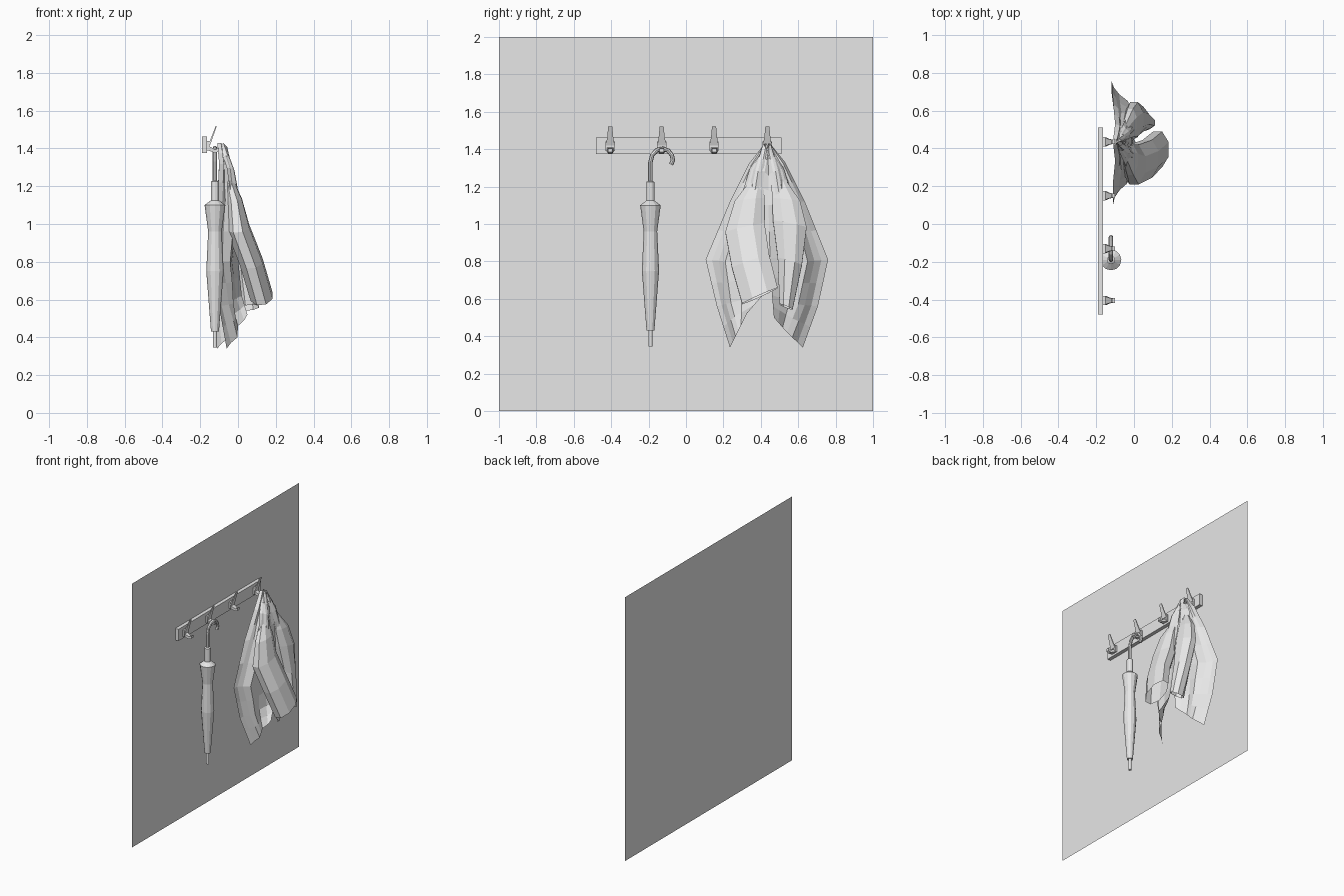
import bpy
import bmesh
import math
from mathutils import Vector

cube = bpy.data.objects.get("Cube")
if cube:
    bpy.data.objects.remove(cube, do_unlink=True)

grey = bpy.data.materials.new("plain_grey")
grey.use_nodes = True
grey.diffuse_color = (0.8, 0.8, 0.8, 1)
grey.node_tree.nodes["Principled BSDF"].inputs["Base Color"].default_value = (0.8, 0.8, 0.8, 1)


def loft(name, rows, closed=False, caps=False):
    """Skin a series of equal-length point rows; closed rows make a tube."""
    bm = bmesh.new()
    grid = [[bm.verts.new(p) for p in row] for row in rows]
    count = len(rows[0])
    for a, b in zip(grid, grid[1:]):
        for i in range(count if closed else count - 1):
            j = (i + 1) % count
            bm.faces.new((a[i], a[j], b[j], b[i]))
    if caps:
        bm.faces.new(grid[0])
        bm.faces.new(grid[-1])
    bmesh.ops.recalc_face_normals(bm, faces=bm.faces)
    mesh = bpy.data.meshes.new(name)
    bm.to_mesh(mesh)
    bm.free()
    mesh.materials.append(grey)
    obj = bpy.data.objects.new(name, mesh)
    bpy.context.collection.objects.link(obj)
    return obj


def box(name, low, high):
    """Axis-aligned box between two corners."""
    (x0, y0, z0), (x1, y1, z1) = low, high
    rows = [[(x, y0, z0), (x, y1, z0), (x, y1, z1), (x, y0, z1)] for x in (x0, x1)]
    return loft(name, rows, True, True)


def prong(name, y, stations):
    """Tapered bar; each station is x, z, half width, half thickness in x and z."""
    rows = []
    for x, z, w, tx, tz in stations:
        rows.append([(x - tx, y - w, z - tz), (x - tx, y + w, z - tz),
                     (x + tx, y + w, z + tz), (x + tx, y - w, z + tz)])
    return loft(name, rows, True, True)


def refine(points, steps):
    """Insert evenly spaced points along a polyline."""
    points = [Vector(p) for p in points]
    out = [a.lerp(b, k / steps) for a, b in zip(points, points[1:]) for k in range(steps)]
    return out + [points[-1]]


def cloth(name, rows, depth):
    """Draped sheet with soft vertical folds fading towards its edges."""
    across = [refine(row, 3) for row in rows]
    down = [refine(column, 2) for column in zip(*across)]
    last = len(down) - 1
    for i, column in enumerate(down):
        for j, p in enumerate(column):
            u = i / last
            p.x += depth * math.sin(u * math.pi) * math.sin(u * 9 + j * 0.5)
    return loft(name, list(zip(*down)))


def sleeve(name, stations, cuff_slope):
    """Open cloth tube; each station is x, y, z, half depth, half width."""
    rows = []
    for k, (x, y, z, d, w) in enumerate(stations):
        slope = cuff_slope * k / (len(stations) - 1)
        row = []
        for i in range(8):
            a = math.tau * (i + 0.5) / 8
            dx, dy = 1.08 * d * math.cos(a), 1.08 * w * math.sin(a)
            row.append((x + dx, y + dy, z + dy * slope + dx * 0.1))
        rows.append(row)
    return loft(name, rows, True)


# Wall
loft("wall", [[(-0.19, y, z) for y in (-1, 1)] for z in (0, 2)])

# Coat rack with four double hooks
box("rack_rail", (-0.19, -0.48, 1.375), (-0.163, 0.51, 1.463))
for n, y in enumerate((-0.405, -0.13, 0.15, 0.435), 1):
    box(f"hook_plate_{n}", (-0.163, y - 0.025, 1.39), (-0.15, y + 0.025, 1.44))
    prong(f"hook_upper_prong_{n}", y, [(-0.152, 1.42, 0.024, 0.005, 0),
                                       (-0.135, 1.465, 0.016, 0.004, 0),
                                       (-0.115, 1.52, 0.011, 0.003, 0)])
    prong(f"hook_lower_prong_{n}", y, [(-0.155, 1.4, 0.018, 0, 0.012),
                                       (-0.12, 1.385, 0.012, 0, 0.009),
                                       (-0.1, 1.395, 0.012, 0, 0.01)])

# Folded umbrella: turned canopy, ferrule and grip
ux, uy = -0.122, -0.19
profile = [(0.011, 0.345), (0.011, 0.43), (0.021, 0.43), (0.046, 0.75), (0.036, 0.96),
           (0.055, 1.1), (0.022, 1.125), (0.022, 1.225), (0.011, 1.23)]
loft("umbrella_body", [[(ux + r * math.cos(math.tau * i / 12),
                         uy + r * math.sin(math.tau * i / 12), z) for i in range(12)]
                       for r, z in profile], True, True)

# Curved umbrella handle
path = [(-0.19, 1.22), (-0.19, 1.33), (-0.18, 1.37), (-0.155, 1.396), (-0.125, 1.402),
        (-0.095, 1.393), (-0.075, 1.367), (-0.07, 1.34), (-0.08, 1.318)]
rows = []
for k, (y, z) in enumerate(path):
    before, after = path[max(k - 1, 0)], path[min(k + 1, len(path) - 1)]
    along = Vector((0, after[0] - before[0], after[1] - before[1])).normalized()
    side = Vector((1, 0, 0)).cross(along)
    rows.append([Vector((ux, y, z)) + 0.012 * (Vector((math.cos(a), 0, 0)) + side * math.sin(a))
                 for a in (math.tau * i / 8 for i in range(8))])
loft("umbrella_handle", rows, True, True)

# Coat body, two draped halves, each row running outer edge to centre
cloth("coat_body_right", [
    [(-0.11, 0.42, 1.43), (-0.08, 0.43, 1.43), (-0.06, 0.45, 1.4)],
    [(-0.1, 0.335, 1.32), (-0.04, 0.38, 1.31), (-0.04, 0.44, 1.26)],
    [(-0.11, 0.235, 1.12), (-0.02, 0.31, 1.12), (-0.01, 0.44, 1.1)],
    [(-0.11, 0.105, 0.81), (-0.06, 0.21, 0.8), (0, 0.45, 0.82)],
    [(-0.1, 0.165, 0.56), (-0.04, 0.24, 0.58), (0.02, 0.41, 0.62)],
    [(-0.06, 0.235, 0.34), (0, 0.28, 0.43), (0.05, 0.325, 0.52)]], 0.02)
cloth("coat_body_left", [
    [(-0.11, 0.45, 1.43), (-0.08, 0.44, 1.43), (-0.06, 0.43, 1.4)],
    [(-0.1, 0.53, 1.33), (-0.04, 0.5, 1.31), (-0.04, 0.44, 1.26)],
    [(-0.11, 0.635, 1.12), (-0.02, 0.57, 1.12), (-0.01, 0.44, 1.1)],
    [(-0.12, 0.76, 0.81), (-0.05, 0.65, 0.8), (0, 0.45, 0.82)],
    [(-0.12, 0.705, 0.56), (-0.05, 0.6, 0.57), (0.02, 0.46, 0.62)],
    [(-0.11, 0.625, 0.34), (-0.05, 0.54, 0.42), (0.02, 0.47, 0.5)]], 0.02)

# Sleeves hanging in front of the body
sleeve("coat_sleeve_right", [
    (-0.05, 0.38, 1.24, 0.02, 0.03), (-0.02, 0.34, 1.13, 0.04, 0.08),
    (0, 0.315, 0.98, 0.06, 0.105), (0.07, 0.345, 0.8, 0.06, 0.1),
    (0.125, 0.395, 0.615, 0.058, 0.095)], 0.45)
sleeve("coat_sleeve_left", [
    (-0.05, 0.5, 1.24, 0.02, 0.03), (-0.02, 0.535, 1.13, 0.035, 0.075),
    (0, 0.555, 1, 0.05, 0.09), (0.03, 0.555, 0.8, 0.05, 0.065),
    (0.06, 0.535, 0.557, 0.05, 0.035)], -0.4)

# Collar folds gathered over the hook
for side, label in ((-1, "right"), (1, "left")):
    cloth(f"coat_collar_{label}", [
        [(-0.1, 0.432, 1.42), (-0.07, 0.432 + side * 0.02, 1.43), (-0.06, 0.432, 1.4)],
        [(-0.06, 0.432 + side * 0.09, 1.3), (-0.02, 0.432 + side * 0.06, 1.29),
         (-0.03, 0.432 + side * 0.02, 1.27)],
        [(-0.04, 0.432 + side * 0.13, 1.17), (0.0, 0.432 + side * 0.09, 1.14),
         (0, 0.432 + side * 0.03, 1.12)]], 0.008)
